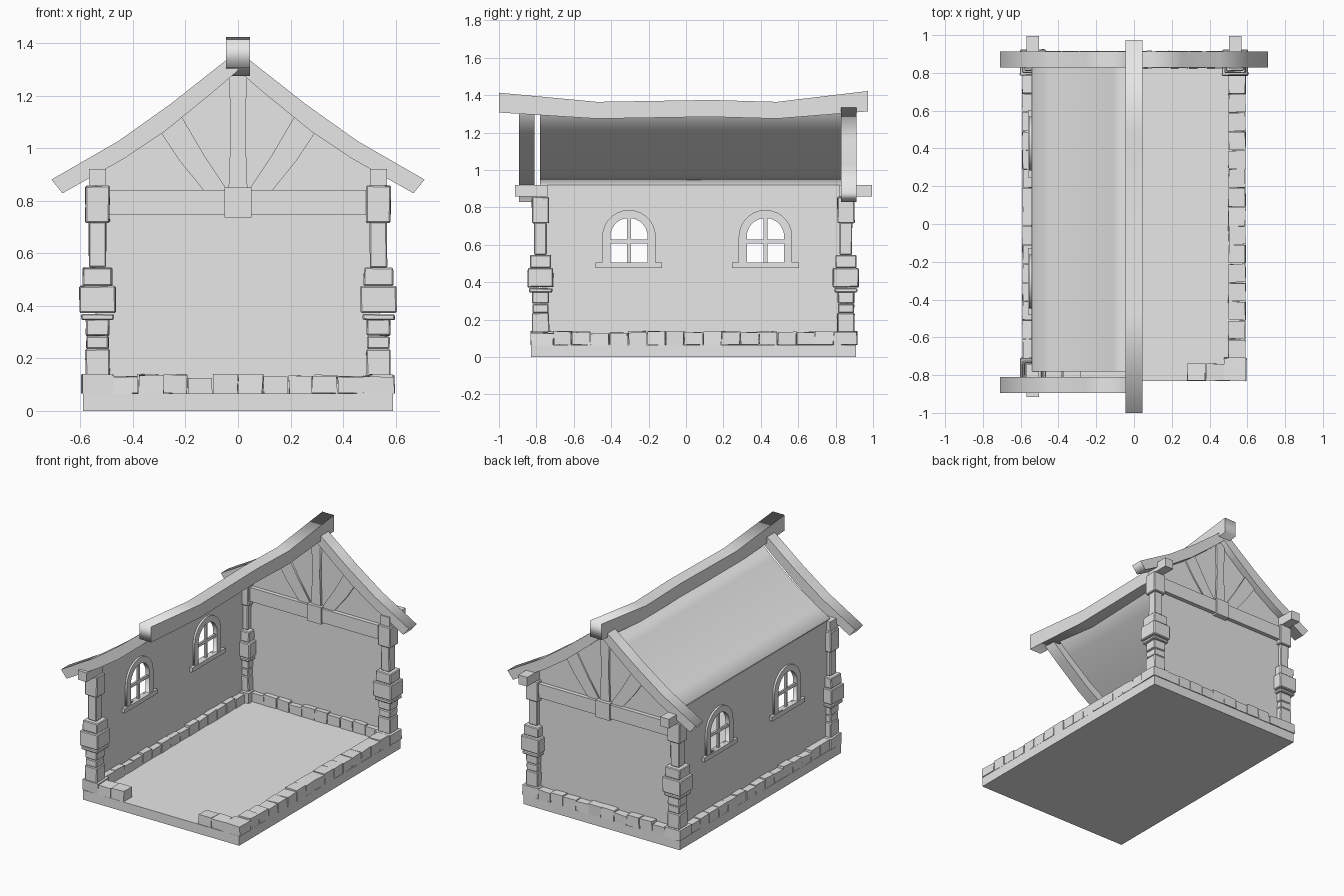
import bpy, bmesh, math, random
from mathutils import Vector

random.seed(4)
cube = bpy.data.objects.get("Cube")
if cube:
    bpy.data.objects.remove(cube, do_unlink=True)

grey = bpy.data.materials.new("plain grey")
grey.use_nodes = True
COLOUR = (0.8, 0.8, 0.8, 1)
grey.diffuse_color = COLOUR
grey.node_tree.nodes["Principled BSDF"].inputs["Base Color"].default_value = COLOUR


def add(name, data):
    ob = bpy.data.objects.new(name, data)
    bpy.context.scene.collection.objects.link(ob)
    data.materials.append(grey)
    return ob


def box(name, x, y, z, wobble=0.0, bevel=0.0):
    """Box from (low, high) pairs, with corners nudged at random."""
    bm = bmesh.new()
    bmesh.ops.create_cube(bm, size=1)
    for v in bm.verts:
        v.co = Vector([a[0] if c < 0 else a[1] for a, c in zip((x, y, z), v.co)])
        v.co += Vector([random.uniform(-wobble, wobble) for _ in range(3)])
        v.co.z = max(v.co.z, z[0])
    if bevel:
        bmesh.ops.bevel(bm, geom=bm.edges[:], offset=bevel, segments=1, affect='EDGES')
    me = bpy.data.meshes.new(name)
    bm.to_mesh(me)
    bm.free()
    return add(name, me)


def panel(name, loops, facing, at, half):
    """Flat outline with holes, given thickness; faces along x or y."""
    cu = bpy.data.curves.new(name, 'CURVE')
    cu.dimensions, cu.fill_mode, cu.extrude = '2D', 'BOTH', half
    for loop in loops:
        sp = cu.splines.new('POLY')
        sp.points.add(len(loop) - 1)
        for p, (u, v) in zip(sp.points, loop):
            p.co = (u, v, 0, 1)
        sp.use_cyclic_u = True
    ob = add(name, cu)
    if facing == 'x':
        ob.rotation_euler = (math.pi / 2, 0, math.pi / 2)
        ob.location.x = at
    else:
        ob.rotation_euler = (math.pi / 2, 0, 0)
        ob.location.y = at
    bpy.ops.object.select_all(action='DESELECT')
    ob.select_set(True)
    bpy.context.view_layer.objects.active = ob
    bpy.ops.object.convert(target='MESH')
    return ob


def flip(pts, s):
    return [(s * u, v) for u, v in pts]


def arch(mid, radius, bottom, spring=0.643, n=14):
    pts = [(mid + radius * math.cos(math.pi * i / n),
            spring + radius * math.sin(math.pi * i / n)) for i in range(n + 1)]
    return [(mid + radius, bottom)] + pts + [(mid - radius, bottom)]


# floor slab
box("floor_slab", (-0.59, 0.59), (-0.83, 0.91), (0, 0.065))


# rows of kerb stones
def stone(name, x, y):
    box(name, x, y, (0.065, 0.13 + random.uniform(-0.006, 0.009)), 0.003)


def row(name, start, end, count, band, along):
    step = (end - start) / count
    for i in range(count):
        span = (start + i * step + 0.002, start + (i + 1) * step - 0.002)
        stone(name, *((span, band) if along == 'x' else (band, span)))


row("kerb_left", -0.71, 0.79, 15, (0.5, 0.59), 'y')
row("kerb_right", -0.71, 0.79, 15, (-0.59, -0.5), 'y')
row("kerb_back", -0.48, 0.48, 10, (0.825, 0.915), 'x')
row("kerb_front_left", 0.28, 0.48, 2, (-0.83, -0.74), 'x')
row("kerb_front_right", -0.48, -0.28, 2, (-0.83, -0.74), 'x')
for sx in (-1, 1):
    for y in ((-0.83, -0.71), (0.79, 0.915)):
        stone("kerb_corner", tuple(sorted((sx * 0.475, sx * 0.595))), y)

# corner posts: (bottom, top, half width, wobble)
POST = [(0.13, 0.235, 0.046), (0.235, 0.285, 0.043), (0.285, 0.35, 0.045),
        (0.345, 0.368, 0.062), (0.372, 0.475, 0.069), (0.475, 0.545, 0.056),
        (0.545, 0.72, 0.033), (0.715, 0.857, 0.046)]
for px, py in ((-0.535, -0.778), (-0.535, 0.855), (0.535, 0.855)):
    for low, high, w in POST:
        box("corner_post", (px - w, px + w), (py - w, py + w), (low, high), 0.002, 0.005)
    stub = (-0.915, -0.74) if py < 0 else (0.82, 0.995)
    box("post_top_beam", (px - 0.033, px + 0.033), stub, (0.857, 0.92))

# side wall with two arched windows
WINDOWS = (-0.305, 0.425)
panel("side_wall",
      [[(-0.778, 0.065), (0.86, 0.065), (0.86, 0.92), (-0.778, 0.92)]]
      + [arch(m, 0.103, 0.5) for m in WINDOWS], 'x', -0.54, 0.002)
for m in WINDOWS:
    panel("window_frame", [arch(m, 0.143, 0.5), arch(m, 0.1, 0.505)], 'x', -0.54, 0.015)
    box("window_sill", (-0.562, -0.518), (m - 0.178, m + 0.178), (0.475, 0.505))
    box("window_upright", (-0.547, -0.533), (m - 0.01, m + 0.01), (0.5, 0.742))
    box("window_crossbar", (-0.547, -0.533), (m - 0.102, m + 0.102), (0.608, 0.628))

# curved roof line and gable wall
ROOF = [(-0.54, 0.925), (-0.45, 0.98), (-0.285, 1.085), (-0.11, 1.222), (0, 1.32)]
panel("gable_wall",
      [[(0.54, 0.065), (-0.54, 0.065)] + ROOF + flip(ROOF[-2::-1], -1)],
      'y', 0.86, 0.002)
roof_loop = ROOF + [(x, z - 0.006) for x, z in reversed(ROOF)]
panel("roof_sheet", [roof_loop], 'y', 0.035, 0.815)

# rafters
RAFTER = [(-0.71, 0.88), (-0.455, 1.027), (-0.258, 1.167), (0, 1.37),
          (0, 1.295), (-0.106, 1.204), (-0.277, 1.065), (-0.43, 0.962), (-0.668, 0.828)]
panel("rafter_front_right", [RAFTER], 'y', -0.852, 0.042)
for s, side in ((-1, "left"), (1, "right")):
    panel("rafter_back_" + side, [flip(RAFTER, s)], 'y', 0.87, 0.042)

# gable timbers
box("tie_beam", (-0.495, 0.495), (0.83, 0.89), (0.745, 0.84))
box("tie_beam_block", (-0.052, 0.052), (0.82, 0.9), (0.735, 0.85))
panel("king_post", [[(-0.036, 0.84), (0.036, 0.84), (0.028, 1.06), (0.034, 1.29),
                     (-0.034, 1.29), (-0.028, 1.06)]], 'y', 0.858, 0.018)
BRACE = [(-0.13, 0.838), (-0.04, 0.838), (-0.13, 0.975), (-0.215, 1.12), (-0.295, 1.062),
         (-0.225, 0.955)]
for s, side in ((-1, "left"), (1, "right")):
    panel("gable_brace_" + side, [flip(BRACE, s)], 'y', 0.858, 0.013)

# sagging ridge beam
TOP = [(-1, 1.413), (-0.476, 1.364), (0.13, 1.374), (0.486, 1.364), (0.973, 1.422)]
LOW = [(-1, 1.307), (-0.476, 1.274), (0.13, 1.284), (0.486, 1.274), (0.973, 1.313)]
panel("ridge_beam", [TOP + LOW[::-1]], 'x', 0, 0.045)
